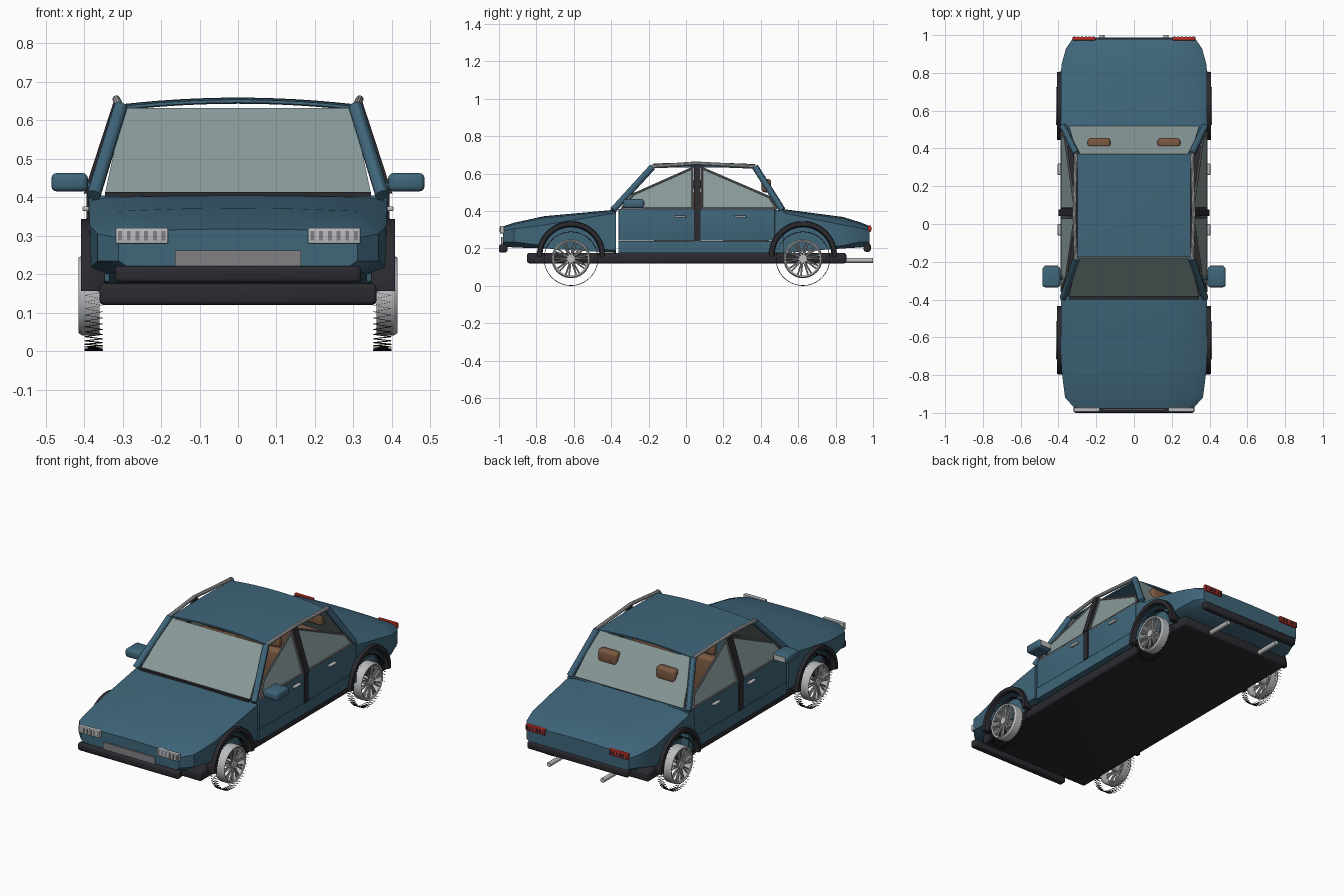
import bpy, bmesh, math
from mathutils import Vector, Matrix

if "Cube" in bpy.data.objects:
    bpy.data.objects.remove(bpy.data.objects["Cube"])


def material(name, r, g, b):
    m = bpy.data.materials.new(name)
    m.diffuse_color = (r, g, b, 1)
    m.use_nodes = True
    m.node_tree.nodes["Principled BSDF"].inputs["Base Color"].default_value = m.diffuse_color
    return m


BLUE = material("body_blue", 0.050, 0.132, 0.195)
BLACK = material("trim_black", 0.024, 0.023, 0.029)
GLASS = material("glass_grey", 0.25, 0.32, 0.32)
SILVER = material("silver", 0.50, 0.51, 0.52)
PLATE = material("plate_grey", 0.22, 0.22, 0.23)
BROWN = material("seat_brown", 0.20, 0.10, 0.055)
RED = material("lamp_red", 0.55, 0.03, 0.02)


def finish(name, bm, mat):
    bmesh.ops.recalc_face_normals(bm, faces=bm.faces)
    me = bpy.data.meshes.new(name)
    bm.to_mesh(me)
    bm.free()
    me.materials.append(mat)
    ob = bpy.data.objects.new(name, me)
    bpy.context.collection.objects.link(ob)
    return ob


def box(name, lo, hi, mat, bevel=0.0):
    lo, hi = Vector(lo), Vector(hi)
    bm = bmesh.new()
    size = hi - lo
    bmesh.ops.create_cube(bm, size=1, matrix=Matrix.Translation((lo + hi) / 2) @ Matrix.Diagonal(
        (abs(size.x), abs(size.y), abs(size.z), 1)))
    if bevel:
        bmesh.ops.bevel(bm, geom=bm.edges[:], offset=bevel, segments=3, profile=0.5, affect='EDGES')
    return finish(name, bm, mat)


def add_tube(bm, a, b, r, n=12):
    a, b = Vector(a), Vector(b)
    rot = (b - a).to_track_quat('Z', 'Y').to_matrix().to_4x4()
    bmesh.ops.create_cone(bm, cap_ends=True, segments=n, radius1=r, radius2=r, depth=(b - a).length,
                          matrix=Matrix.Translation((a + b) / 2) @ rot)


def tube(name, pts, r, mat, n=12):
    bm = bmesh.new()
    for a, b in zip(pts, pts[1:]):
        add_tube(bm, a, b, r, n)
    return finish(name, bm, mat)


def loft(name, rings, mat, closed=False):
    # skin a list of equal-length point rings
    bm = bmesh.new()
    vs = [[bm.verts.new(p) for p in ring] for ring in rings]
    n = len(rings[0])
    pairs = list(zip(vs, vs[1:])) + ([(vs[-1], vs[0])] if closed else [])
    for a, b in pairs:
        for i in range(n):
            j = (i + 1) % n
            bm.faces.new((a[i], a[j], b[j], b[i]))
    if not closed:
        bm.faces.new(vs[0])
        bm.faces.new(vs[-1])
    return finish(name, bm, mat)


def plate(name, pts, offset, mat):
    # thin sheet from an outline
    return loft(name, [pts, [Vector(p) + Vector(offset) for p in pts]], mat)


def section(y, w, zb, zlow, zsh, wt, zt):
    half = [(w * 0.88, zb), (w, zlow), (w, zsh), (wt, zt - 0.008), (wt * 0.5, zt - 0.002)]
    return ([(x, y, z) for x, z in half] + [(0, y, zt)] + [(-x, y, z) for x, z in reversed(half)])


# hood and trunk blocks with wheel wells
AXLES, HUB_Z = (-0.615, 0.625), 0.145
hood = loft("hood_block", [section(*s) for s in (
    (-0.978, .31, .21, .235, .295, .29, .318), (-0.92, .365, .205, .235, .305, .30, .337),
    (-0.76, .385, .20, .215, .325, .31, .372), (-0.375, .388, .176, .19, .39, .345, .407))], BLUE)
trunk = loft("trunk_block", [section(*s) for s in (
    (0.52, .388, .176, .19, .39, .345, .41), (0.84, .385, .20, .215, .325, .32, .368),
    (0.93, .36, .205, .235, .31, .31, .34), (0.98, .325, .21, .235, .295, .30, .32))], BLUE)
# rear quarter panel between the doors and the trunk
box("rear_shelf", (-.385, .47, .176), (.385, .525, .405), BLUE)
for block, y in ((hood, AXLES[0]), (trunk, AXLES[1])):
    bm = bmesh.new()
    for s in (-1, 1):
        add_tube(bm, (s * .335, y, .16), (s * .5, y, .16), .152, 40)
    cutter = finish("well_cutter", bm, BLUE)
    cutter.hide_render = True
    mod = block.modifiers.new("wells", 'BOOLEAN')
    mod.operation, mod.solver, mod.object = 'DIFFERENCE', 'EXACT', cutter
    bpy.context.view_layer.objects.active = block
    bpy.ops.object.modifier_apply(modifier=mod.name)
    bpy.data.objects.remove(cutter)

# chassis and bumpers
box("chassis", (-.36, -.85, .12), (.36, .857, .176), BLACK, .012)
box("front_bumper", (-.32, -1.0, .178), (.32, -.955, .222), BLACK, .012)
box("rear_bumper", (-.32, .95, .182), (.32, .988, .226), BLACK, .012)
box("number_plate", (-.164, -.988, .215), (.164, -.98, .262), PLATE)

# roof shell, crowned both ways
NX, ys = 12, (-.175, -.06, .05, .2, .37)
rings = []
for y in ys:
    crown = .008 * (1 - ((y - .07) / .3) ** 2)
    top = [(.30 * (2 * i / NX - 1), y, .634 + crown + .017 * (1 - (2 * i / NX - 1) ** 2)) for i in range(NX + 1)]
    rings.append(top + [(x, y, z - .008) for x, y, z in reversed(top)])
loft("roof", rings, BLUE)

# windscreen, rear window and the black cowl
plate("windscreen", [(-.345, -.385, .413), (.345, -.385, .413), (.298, -.18, .632), (-.298, -.18, .632)],
      (0, .005, -.005), GLASS)
plate("rear_window", [(-.345, .518, .412), (.345, .518, .412), (.298, .37, .632), (-.298, .37, .632)],
      (0, -.005, -.005), GLASS)
box("cowl_trim", (-.345, -.40, .402), (.345, -.372, .413), BLACK)


def side_x(z):
    # inward lean of the cabin sides
    return .385 - .075 * (z - .41) / .23


def zigzag(y, s, n=104):
    # thin lattice tread around the wheel
    cu = bpy.data.curves.new("tyre_tread", 'CURVE')
    cu.dimensions, cu.bevel_depth, cu.bevel_resolution = '3D', .0016, 0
    sp = cu.splines.new('POLY')
    sp.points.add(n - 1)
    for i, p in enumerate(sp.points):
        a = 2 * math.pi * i / n
        p.co = (s * (.352 if i % 2 else .398), y + .1434 * math.cos(a), HUB_Z + .1434 * math.sin(a), 1)
    sp.use_cyclic_u = True
    cu.materials.append(BLACK)
    ob = bpy.data.objects.new("tyre_tread", cu)
    bpy.context.collection.objects.link(ob)


def wheel_ring(name, y, z, s, profile, mat, a0=0, a1=360, n=40):
    # sweep an (x, radius) profile around the axle
    full = a1 - a0 == 360
    angles = [math.radians(a0 + (a1 - a0) * i / n) for i in range(n if full else n + 1)]
    loft(name, [[(s * x, y + r * math.cos(a), z + r * math.sin(a)) for x, r in profile] for a in angles], mat, full)


for s in (-1, 1):
    # doors and sill
    box("sill", (s * .35, -.36, .176), (s * .388, .475, .24), BLUE)
    for name, y0, y1 in (("front_door", -.36, .045), ("rear_door", .05, .475)):
        box(name, (s * .362, y0, .241), (s * .388, y1, .412), BLUE, .003)
    for y in (-.03, .29):
        box("door_handle", (s * .386, y - .03, .364), (s * .404, y + .03, .376), SILVER, .004)

    # pillars and roof rails
    tube("front_pillar", [(s * .375, -.39, .405), (s * .305, -.18, .635)], .018, BLUE)
    tube("rear_pillar", [(s * .375, .515, .405), (s * .305, .37, .635)], .018, BLUE)
    plate("centre_pillar", [(s * side_x(z), y, z) for y, z in ((.042, .41), (.078, .41), (.078, .655), (.042, .655))],
          (s * .016, 0, 0), BLACK)
    box("centre_post", (s * .38, .042, .24), (s * .394, .078, .415), BLACK)
    tube("roof_rail", [(s * .308, -.185, .638), (s * .316, .05, .655), (s * .308, .372, .638)], .010, SILVER, 10)

    # side windows with slanted upper frames
    for tag, outline in (("front", [(.035, .412), (.035, .63), (-.28, .49), (-.345, .412)]),
                         ("rear", [(.085, .412), (.085, .63), (.445, .475), (.485, .412)])):
        pts = [Vector((s * side_x(z), y, z)) for y, z in outline]
        plate(tag + "_side_window", pts, (-s * .005, 0, 0), GLASS)
        tube(tag + "_window_frame", pts + pts[:1], .006, PLATE, 8)

    # door mirrors
    box("mirror_housing", (s * .39, -.335, .415), (s * .485, -.225, .463), BLUE, .014)
    box("mirror_glass", (s * .402, -.226, .424), (s * .474, -.221, .454), SILVER)
    tube("mirror_arm", [(s * .36, -.29, .425), (s * .40, -.28, .432)], .010, BLUE, 8)

    # head and tail lamps with upright slots
    for name, y0, yf, x0, x1, z0, z1, mat in (("headlamp", -.972, -.994, .182, .318, .28, .32, SILVER),
                                             ("tail_lamp", .972, .99, .205, .325, .289, .323, RED)):
        box(name, (s * x0, y0, z0), (s * x1, yf, z1), mat, .003)
        for i in range(6):
            x = x0 + (x1 - x0) * (i + .5) / 6
            yo = yf + math.copysign(.002, yf)
            box(name + "_slot", (s * (x - .005), yf - math.copysign(.002, yf), z0 + .008),
                (s * (x + .005), yo, z1 - .008), PLATE if mat == SILVER else BLACK)

    # exhausts and seats
    tube("exhaust_pipe", [(s * .17, .84, .136), (s * .17, 1.0, .136)], .013, SILVER, 16)
    box("front_seat_base", (s * .05, -.17, .176), (s * .29, .07, .29), BROWN, .02)
    box("front_seat_back", (s * .05, .03, .25), (s * .29, .09, .50), BROWN, .02)
    box("front_headrest", (s * .11, .04, .51), (s * .23, .08, .575), BROWN, .015)
    box("rear_headrest", (s * .125, .405, .50), (s * .245, .455, .572), BROWN, .015)

    # wheels and arches
    for y in AXLES:
        wheel_ring("wheel_arch", y, .163, s, [(.345, .152), (.345, .166), (.385, .182), (.408, .180),
                                             (.408, .158), (.39, .152)], BLACK, -2, 182)
        wheel_ring("rim", y, HUB_Z, s, [(.36, .098), (.36, .104), (.405, .104), (.414, .098),
                                       (.410, .090), (.395, .092)], SILVER)
        bm = bmesh.new()
        add_tube(bm, (s * .36, y, HUB_Z), (s * .413, y, HUB_Z), .022, 20)
        for i in range(20):
            a = 2 * math.pi * (i // 2 + (.32 if i % 2 else -.0)) / 10
            c, d = math.cos(a), math.sin(a)
            add_tube(bm, (s * .402, y + .018 * c, HUB_Z + .018 * d),
                     (s * .402, y + .095 * c, HUB_Z + .095 * d), .0045, 6)
        finish("spokes", bm, SILVER)
        tube("axle_stub", [(s * .30, y, HUB_Z), (s * .365, y, HUB_Z)], .014, BLACK)
        zigzag(y, s)

box("rear_bench", (-.30, .20, .176), (.30, .44, .30), BROWN, .02)
box("rear_bench_back", (-.30, .37, .28), (.30, .44, .47), BROWN, .02)

# smooth shading with sharp edges kept
bpy.ops.object.select_all(action='DESELECT')
for ob in bpy.context.scene.objects:
    if ob.type == 'MESH':
        ob.select_set(True)
        bpy.context.view_layer.objects.active = ob
bpy.ops.object.shade_smooth_by_angle(angle=math.radians(30))
